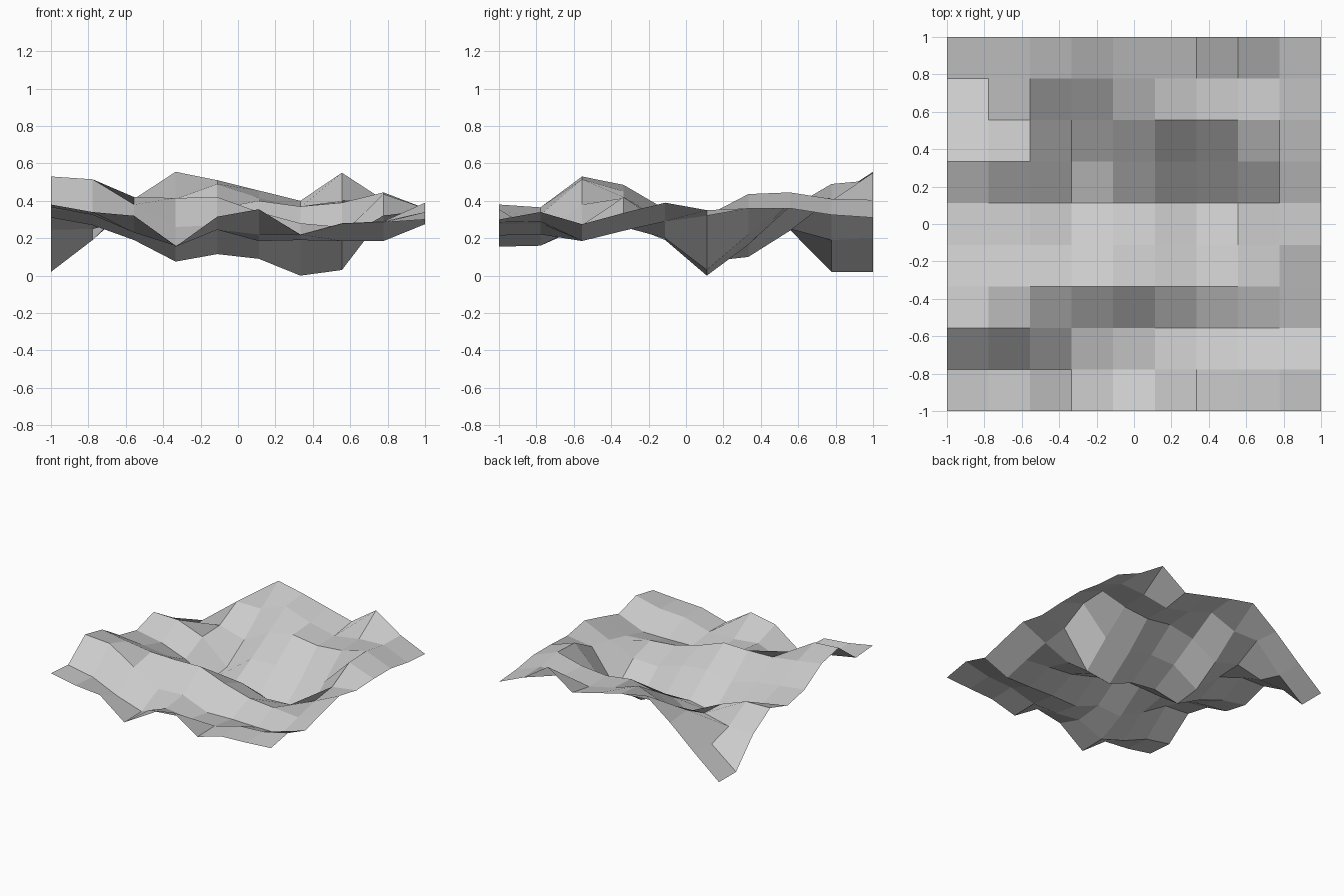
import bpy
import bmesh

# Terrain heights in hundredths, one row per y from front to back, x left to right
HEIGHTS = [
    "38 34 32 15.5 31.5 35.5 21.5 27.5 28.5 30",
    "36.5 32.5 23 16 24.5 22 22 28 29 34",
    "53 51.5 38 26 27 18.5 19 18.5 18.5 27.5",
    "48.5 45 42 41.5 42 34 28 26 24 33.5",
    "35.5 33 30 24 28 26 19 20 29 39",
    "31 27 19 7.5 11.5 9 0 3 32 35",
    "37.5 37 29 10 23 23.5 16.5 22 43.6 36",
    "24.5 25 30 24 36 40 37 39 44.5 36",
    "2 19 41 41 49 41.5 36.5 40 41 32.5",
    "2 20 39 55.5 51 45.5 40 55 40.5 31",
]
rows = [[float(h) / 100 for h in line.split()] for line in HEIGHTS]
N = len(rows)

# Flat grid, each vertex lifted to its terrain height
bm = bmesh.new()
bmesh.ops.create_grid(bm, x_segments=N - 1, y_segments=N - 1, size=1)
for v in bm.verts:
    col = round((v.co.x + 1) / 2 * (N - 1))
    row = round((v.co.y + 1) / 2 * (N - 1))
    v.co.z = rows[row][col]

mesh = bpy.data.meshes.new("terrain")
bm.to_mesh(mesh)
bm.free()
terrain = bpy.data.objects.new("terrain", mesh)
bpy.context.collection.objects.link(terrain)
